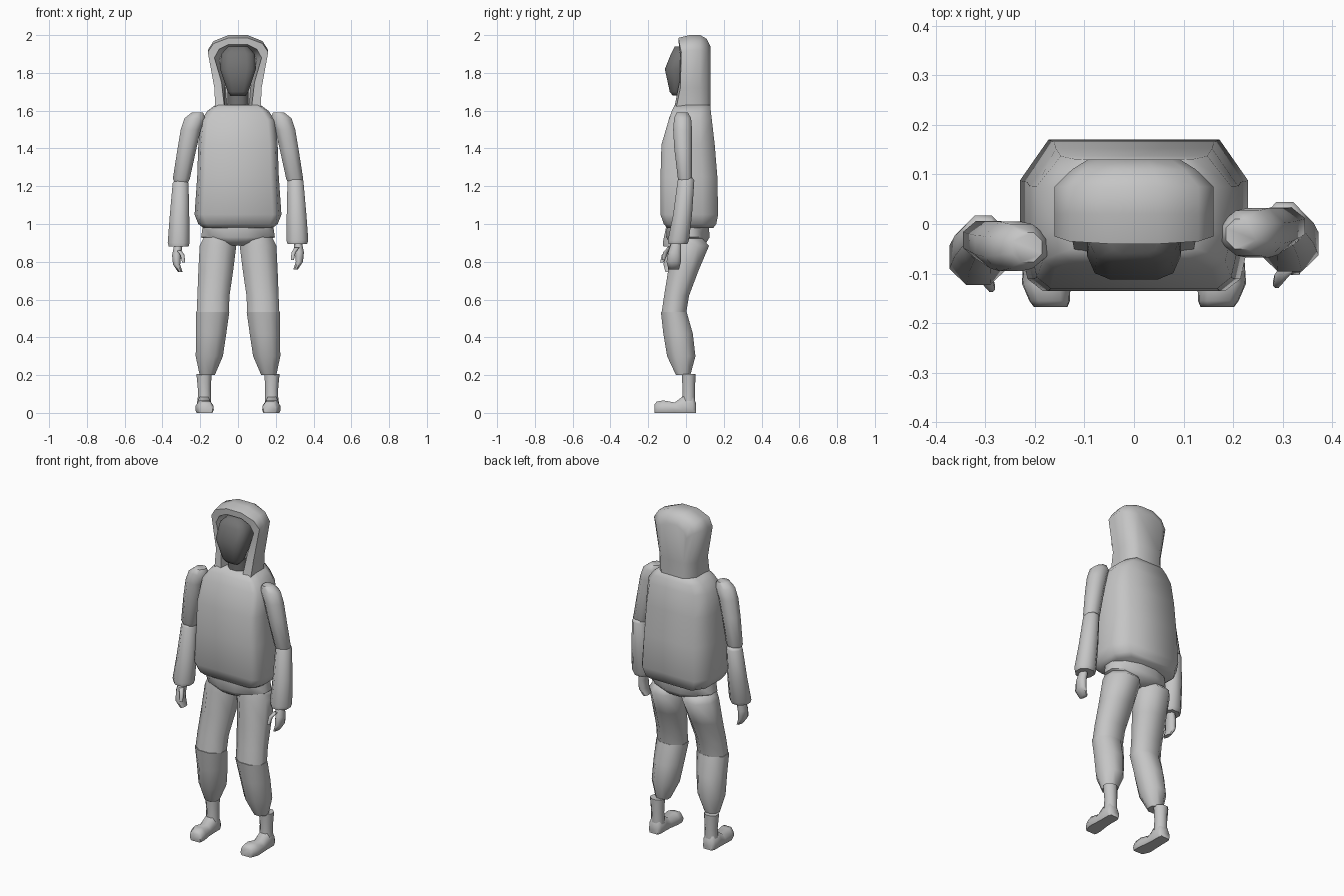
import bpy, bmesh, math


def flat(name, v):
    m = bpy.data.materials.new(name)
    m.diffuse_color = (v, v, v, 1)
    return m


cloth = flat("mid_grey", 0.56)
face = flat("dark_grey", 0.17)


def loft(name, rings, closed=True, angle=60, mat=cloth):
    """Skin a list of equal-length point rings and cap both ends."""
    bm = bmesh.new()
    rows = [[bm.verts.new(p) for p in r] for r in rings]
    n = len(rows[0])
    for a, b in zip(rows, rows[1:]):
        for i in range(n if closed else n - 1):
            j = (i + 1) % n
            bm.faces.new((a[i], a[j], b[j], b[i]))
    bm.faces.new(rows[0])
    bm.faces.new(rows[-1])
    bmesh.ops.recalc_face_normals(bm, faces=bm.faces)
    mesh = bpy.data.meshes.new(name)
    bm.to_mesh(mesh)
    bm.free()
    ob = bpy.data.objects.new(name, mesh)
    bpy.context.collection.objects.link(ob)
    mesh.materials.append(mat)
    bpy.ops.object.select_all(action='DESELECT')
    ob.select_set(True)
    bpy.context.view_layer.objects.active = ob
    bpy.ops.object.shade_smooth_by_angle(angle=math.radians(angle))
    return ob


def oval(x, y, z, rx, ry, n=8):
    """Level ring whose flat sides reach rx and ry."""
    k = 1 / math.cos(math.pi / n)
    return [(x + rx * k * math.cos(t), y + ry * k * math.sin(t), z)
            for t in ((i + 0.5) * 2 * math.pi / n for i in range(n))]


def block(z, w, yf, yb, front=0.8, back=0.75):
    """Level ring: box with rounded front corners and chamfered back corners."""
    d = yb - yf
    half = [(front * w, yf), ((front + 2) / 3 * w, yf + 0.08 * d), (w, yf + 0.3 * d),
            (w, yb - 0.27 * d), (back * w, yb)]
    return [(x, y, z) for x, y in half] + [(-x, y, z) for x, y in reversed(half)]


# Padded torso
loft("torso", [block(*r) for r in (
    (0.98, .185, -.10, .145), (1.0, .21, -.118, .16), (1.05, .23, -.135, .17),
    (1.25, .216, -.135, .166), (1.42, .21, -.13, .152), (1.55, .197, -.092, .137),
    (1.60, .16, -.075, .131), (1.63, .12, -.06, .13))], angle=75)

# Hips
loft("hips", [oval(0, y, z, rx, ry, 12) for y, z, rx, ry in (
    (.01, 1.0, .185, .11), (.01, .93, .195, .115), (.01, .905, .14, .10), (.01, .885, .05, .07))])

# Head and neck
loft("head", [block(*r, front=0.5, back=0.6) for r in (
    (1.68, .04, -.07, -.02), (1.70, .055, -.086, .0), (1.82, .095, -.112, .05),
    (1.90, .09, -.08, .06), (1.94, .05, -.06, .04))], angle=75, mat=face)
loft("neck", [oval(0, .0, z, .055, .045) for z in (1.58, 1.70)], mat=face)

# Hood: half arches from the collar to the crown, with front edge depth
outer = ((.12, 1.60, -.055), (.125, 1.72, -.03), (.16, 1.91, -.025), (.13, 1.955, -.035), (.05, 1.985, -.04))
inner = ((.07, 1.60, -.065), (.087, 1.75, -.035), (.125, 1.88, -.03), (.10, 1.925, -.035), (.05, 1.95, -.038))


def arch(half, y=None, sx=1.0, dz=0.0):
    """Mirrored arch; dz lifts the crown and fades out toward the collar."""
    pts = [(x * sx, yy if y is None else y, z + dz * max(0, (z - 1.72) / .265)) for x, z, yy in half]
    return pts + [(-x, yy, z) for x, yy, z in reversed(pts)]


loft("hood", [arch(inner, .09, .8, -.02), arch(inner), arch(outer), arch(outer, .02, 1, .015),
              arch(outer, .075, 1, .015), arch(outer, .11, .78, -.005), arch(outer, .13, .58, -.045)],
     closed=False)

for s, side in ((1, "left"), (-1, "right")):
    # One arm hangs slightly further forward and lower
    dy, drop = (0, 0) if s > 0 else (-.027, -.015)

    def limb(part, rows, sy=0, sz=0):
        return loft(side + "_" + part, [oval(s * x, y + sy, z + sz, rx, ry) for x, y, z, rx, ry in rows])

    # Arms
    limb("upper_arm", (
        (.215, -.02, 1.59, .03, .03), (.228, -.018, 1.56, .055, .045), (.25, -.018, 1.50, .053, .05),
        (.27, -.015, 1.40, .05, .047), (.30, -.005, 1.24, .045, .038), (.30, -.005, 1.22, .035, .03)), dy)
    limb("sleeve", (
        (.302, 0, 1.245, .034, .035), (.304, 0, 1.23, .042, .044), (.31, -.018, 1.05, .052, .05),
        (.314, -.04, .915, .058, .056), (.314, -.043, .895, .052, .05)), dy, drop)

    # Hands with curled fingers and thumb
    limb("hand", (
        (.315, -.05, .91, .022, .025), (.325, -.06, .85, .024, .034),
        (.325, -.065, .80, .019, .038), (.305, -.065, .76, .012, .028)), dy * .6, drop)
    limb("thumb", (
        (.312, -.085, .875, .013, .014), (.294, -.108, .85, .011, .013), (.288, -.12, .81, .008, .009)),
        dy * .3, drop)

    # Legs, split at the knee
    limb("thigh", (
        (.10, 0, .93, .08, .08), (.106, .018, .885, .097, .104), (.118, -.015, .75, .092, .08),
        (.13, -.05, .62, .085, .066), (.134, -.065, .525, .085, .065)))
    limb("lower_leg", (
        (.134, -.065, .535, .088, .068), (.142, -.042, .42, .08, .078),
        (.152, -.025, .30, .072, .075), (.163, -.015, .20, .04, .038)))

    # Shoes
    limb("ankle", ((.18, .014, .205, .04, .036), (.178, .015, .12, .034, .033), (.178, .013, .05, .036, .035)))
    shoe = []
    for y, x, w, h in ((.052, .18, .03, .055), (.035, .18, .04, .09), (-.02, .18, .04, .085),
                       (-.06, .18, .042, .055), (-.12, .177, .049, .066), (-.155, .17, .041, .06),
                       (-.167, .168, .034, .045)):
        half = [(w * .85, 0), (w, .015), (w * .95, h * .6), (w * .55, h)]
        shoe.append([(s * x + u, y, z) for u, z in half] + [(s * x - u, y, z) for u, z in reversed(half)])
    loft(side + "_shoe", shoe)
